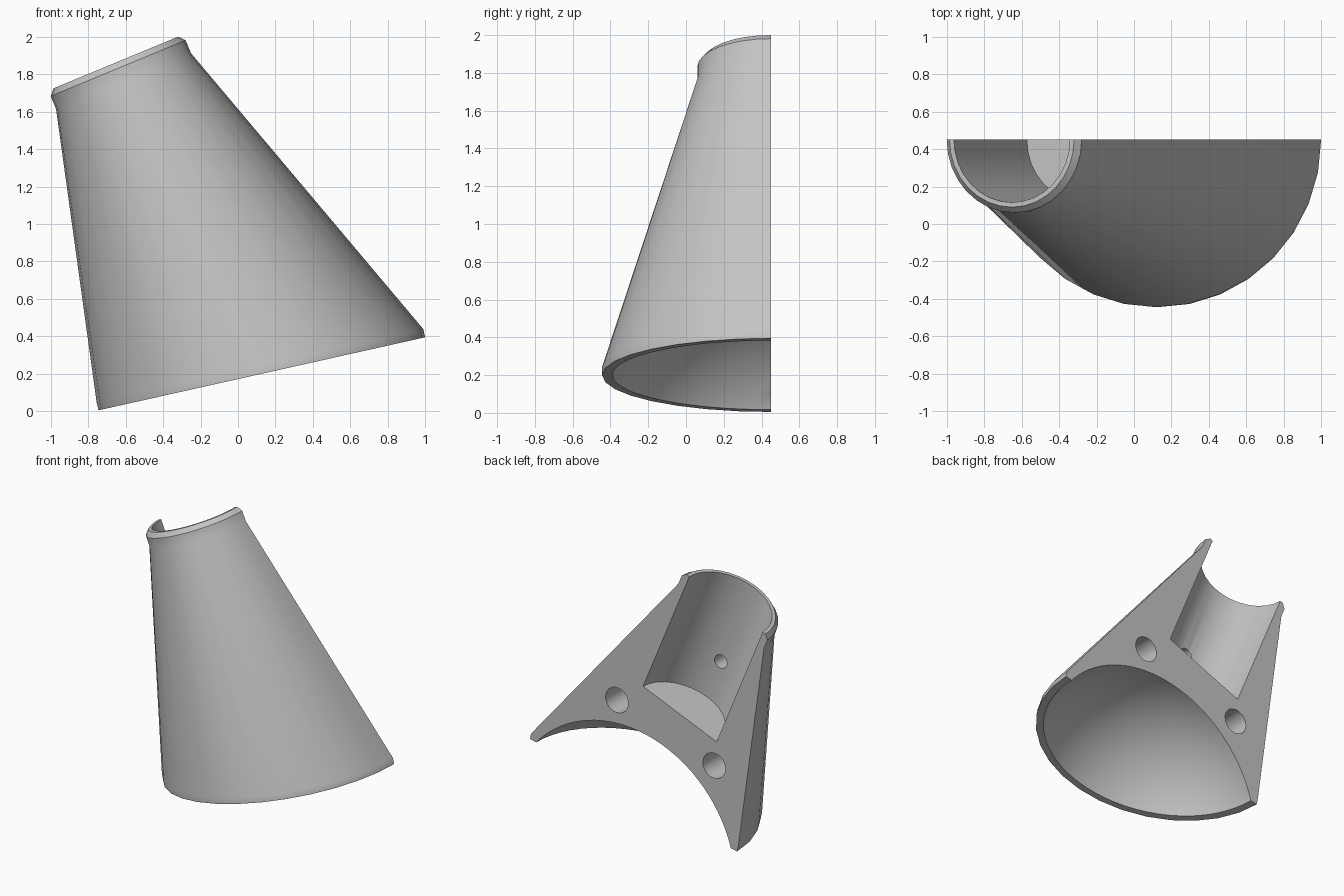
import bpy
import bmesh
from math import cos, sin, pi, radians, sqrt
from mathutils import Vector, Matrix

cube = bpy.data.objects.get("Cube")
if cube:
    bpy.data.objects.remove(cube, do_unlink=True)

BACK = 0.45                                   # y of the flat back
BASE = Vector((0.127, BACK, 0.2))             # centre of the tilted base
LIP = Vector((-0.64, BACK, 1.832))            # centre of the tilted lip
base_rot = Matrix.Rotation(-radians(12.6), 3, 'Y')
lip_rot = Matrix.Rotation(-radians(22.5), 3, 'Y')
SIDES = 16                                    # facets on the half circle

grey = bpy.data.materials.new("light grey")
grey.use_nodes = True
grey.diffuse_color = (0.55, 0.55, 0.55, 1)
grey.node_tree.nodes["Principled BSDF"].inputs["Base Color"].default_value = (0.55, 0.55, 0.55, 1)


def make_object(name, bm):
    bmesh.ops.recalc_face_normals(bm, faces=bm.faces)
    mesh = bpy.data.meshes.new(name)
    bm.to_mesh(mesh)
    bm.free()
    mesh.materials.append(grey)
    obj = bpy.data.objects.new(name, mesh)
    bpy.context.collection.objects.link(obj)
    return obj


def half_ring(bm, centre, rot, radius, height):
    angles = [pi + pi * i / SIDES for i in range(SIDES + 1)]
    return [bm.verts.new(centre + rot @ Vector((radius * cos(a), radius * sin(a), height)))
            for a in angles]


# Outer half shell: base rim, cone, neck, chamfered lip
bm = bmesh.new()
rings = [half_ring(bm, BASE, base_rot, 0.894, 0),
         half_ring(bm, BASE, base_rot, 0.894, 0.045),
         half_ring(bm, LIP, lip_rot, 0.39, -0.075),
         half_ring(bm, LIP, lip_rot, 0.39, 0),
         half_ring(bm, LIP, lip_rot, 0.36, 0.033)]
for low, high in zip(rings, rings[1:]):
    for i in range(SIDES):
        bm.faces.new((low[i], low[i + 1], high[i + 1], high[i]))
bm.faces.new(rings[0])
bm.faces.new(rings[-1])
bm.faces.new([r[0] for r in rings] + [r[-1] for r in reversed(rings)])
body = make_object("half_cone_body", bm)


def cylinder_cutter(name, radius, depth, matrix, sides=32):
    bm = bmesh.new()
    bmesh.ops.create_cone(bm, cap_ends=True, segments=sides, radius1=radius,
                          radius2=radius, depth=depth, matrix=matrix)
    return make_object(name, bm)


# Domed hollow in the base
rim, rise = 0.84, 0.5
radius = (rim * rim + rise * rise) / (2 * rise)
dome_centre = BASE + base_rot @ Vector((0, 0, rise - radius))
bm = bmesh.new()
bmesh.ops.create_uvsphere(bm, u_segments=64, v_segments=48, radius=radius,
                          matrix=Matrix.Translation(dome_centre) @ base_rot.to_4x4())
cutters = [make_object("dome_cutter", bm)]

# Bore down from the lip to a flat floor
bore_centre = LIP + lip_rot @ Vector((0, 0, -0.385))
cutters.append(cylinder_cutter("bore_cutter", 0.335, 1.2,
                               Matrix.Translation(bore_centre) @ lip_rot.to_4x4()))

# Blind pin holes in the back, and a small one in the bore wall
along_y = Matrix.Rotation(pi / 2, 4, 'X')
for name, x, z, y, r, depth in (("left_pin_cutter", 0.267, 0.887, BACK, 0.095, 0.6),
                                ("right_pin_cutter", -0.552, 0.607, BACK, 0.095, 0.6),
                                ("bore_pin_cutter", -0.376, 1.225, 0.12, 0.052, 0.3)):
    cutters.append(cylinder_cutter(name, r, depth, Matrix.Translation((x, y, z)) @ along_y))

# Apply the cuts
bpy.context.view_layer.objects.active = body
for cutter in cutters:
    cutter.hide_render = True
    mod = body.modifiers.new(cutter.name, 'BOOLEAN')
    mod.operation = 'DIFFERENCE'
    mod.solver = 'EXACT'
    mod.object = cutter
    bpy.ops.object.modifier_apply(modifier=mod.name)
    bpy.data.objects.remove(cutter, do_unlink=True)

# Smooth curved walls, sharp edges
bpy.ops.object.select_all(action='DESELECT')
body.select_set(True)
bpy.ops.object.shade_smooth_by_angle(angle=radians(30))
